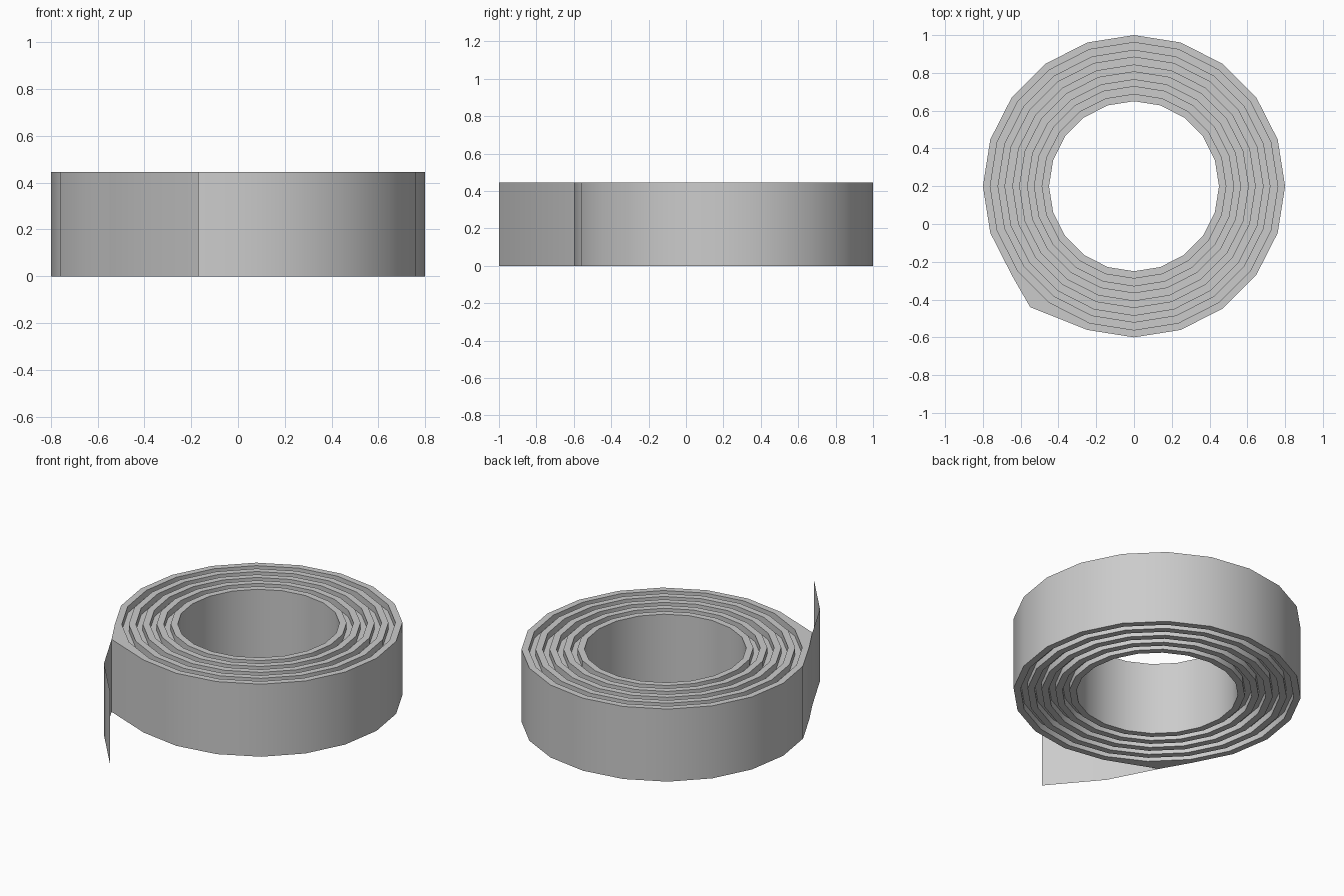
import bpy, bmesh
from math import sin, cos, pi

if "Cube" in bpy.data.objects:
    bpy.data.objects.remove(bpy.data.objects["Cube"])

SIDES, HEIGHT, CY = 20, 0.445, 0.2
R_OUT, R_IN, BANDS, DEPTH = 0.8, 0.45, 9, 0.04
TIP = (-0.55, -0.44)          # where the loose end leaves the roll
TIP_INDEX = 13                # 234 degrees on the outer ring


def ring(bm, r, z):
    verts = []
    for i in range(SIDES):
        a = 2 * pi * i / SIDES
        x, y = r * cos(a), CY + r * sin(a)
        if i == TIP_INDEX and abs(r - R_OUT) < 1e-4:
            x, y = TIP
        verts.append(bm.verts.new((x, y, z)))
    return verts


def finish(bm, name):
    me = bpy.data.meshes.new(name)
    bm.to_mesh(me)
    bm.free()
    ob = bpy.data.objects.new(name, me)
    bpy.context.collection.objects.link(ob)
    bpy.ops.object.select_all(action='DESELECT')
    ob.select_set(True)
    bpy.context.view_layer.objects.active = ob
    bpy.ops.object.shade_smooth_by_angle(angle=pi / 6)
    return ob


# Cross-section: raised windings alternating with grooves, top and bottom
radii = [R_OUT - (R_OUT - R_IN) * k / BANDS for k in range(BANDS + 1)]
top = []
for k in range(BANDS):
    z = HEIGHT - (DEPTH if k % 2 else 0)
    top += [(radii[k], z), (radii[k + 1], z)]
profile = top + [(r, HEIGHT - z) for r, z in reversed(top)]

# Wound roll
bm = bmesh.new()
rings = [ring(bm, r, z) for r, z in profile]
for a, b in zip(rings, rings[1:] + rings[:1]):
    for i in range(SIDES):
        j = (i + 1) % SIDES
        bm.faces.new((a[i], a[j], b[j], b[i]))
bmesh.ops.remove_doubles(bm, verts=bm.verts, dist=1e-5)
bmesh.ops.recalc_face_normals(bm, faces=bm.faces)
finish(bm, "wound_roll")

# Loose end: a thin sheet leaving the roll along its tangent
bm = bmesh.new()
path = [TIP, (-0.405, -0.72), (-0.17, -1.0)]
cols = [[bm.verts.new((x, y, z)) for z in (0, HEIGHT)] for x, y in path]
for a, b in zip(cols, cols[1:]):
    bm.faces.new((a[0], b[0], b[1], a[1]))
finish(bm, "loose_end")
